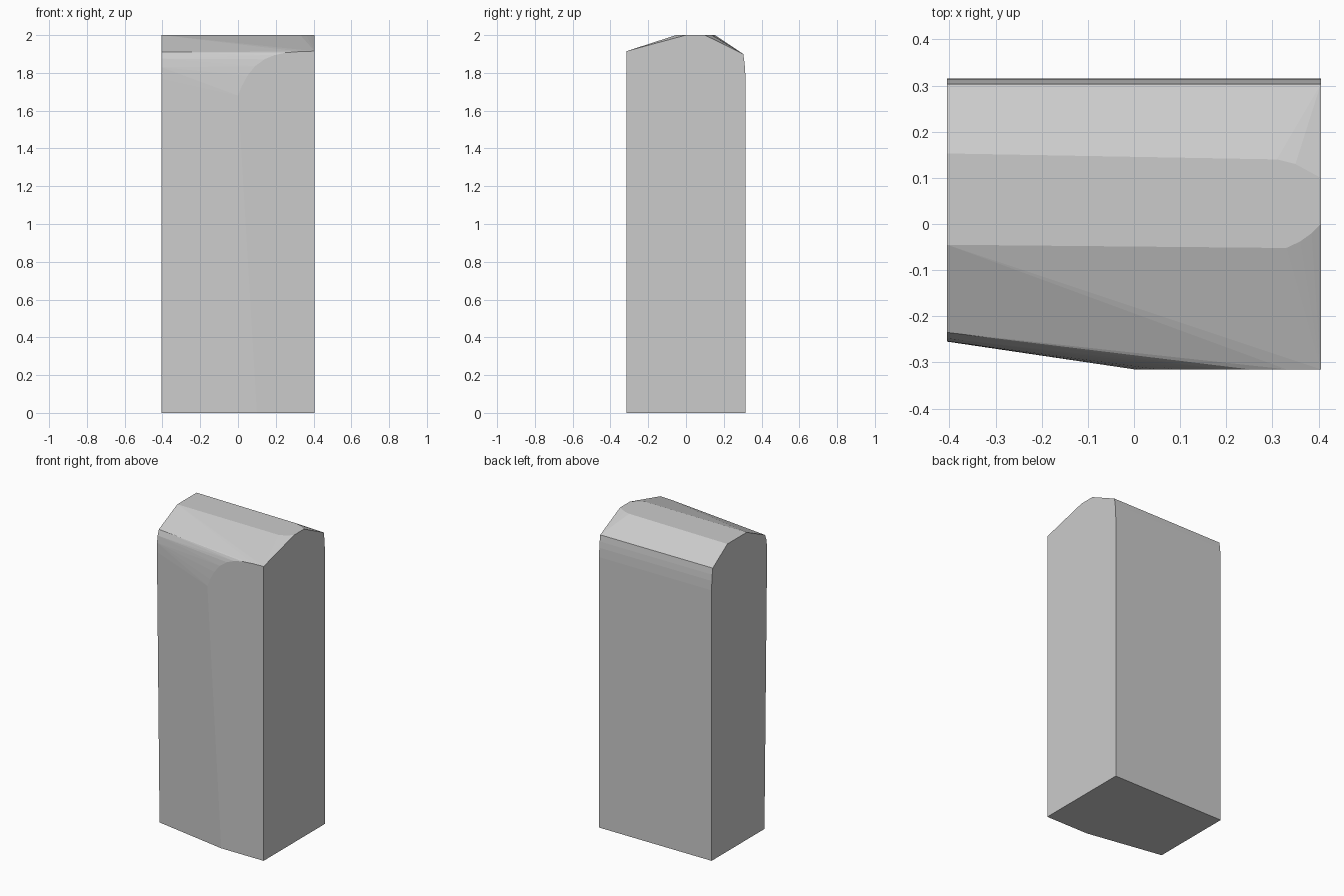
import bpy
import bmesh

if "Cube" in bpy.data.objects:
    bpy.data.objects.remove(bpy.data.objects["Cube"])

X = 0.405

# Rounded rear shoulder, shared by both ends (y, z)
rear = [(0.303, 1.9), (0.309, 1.86), (0.313, 1.82), (0.315, 1.76), (0.315, 0)]

# Left end: wall leans out slightly, then rounds into the roof
left = [(-0.228, 0), (-0.255, 1.77), (-0.254, 1.83), (-0.248, 1.875),
        (-0.235, 1.91), (-0.045, 2), (0.153, 2)] + rear

# Right end: square front corner and a narrow ridge
right = [(-0.315, 0), (-0.315, 1.915), (0, 2), (0.05, 2), (0.1, 2)] + rear

# Curved outline of the flat front panel (x, z)
panel = [(0.1, 0), (0, 1.68), (0.02, 1.73), (0.05, 1.785), (0.09, 1.835),
         (0.14, 1.872), (0.19, 1.893), (0.25, 1.907), (0.33, 1.913)]

# Rounded end of the flat roof (x, y)
roof = [(0.33, -0.052), (0.36, -0.038), (0.385, -0.02),
        (0.31, 0.14), (0.35, 0.13), (0.39, 0.108)]

points = [(-X, y, z) for y, z in left] + [(X, y, z) for y, z in right]
points += [(x, -0.315, z) for x, z in panel]
points += [(x, y, 2) for x, y in roof]

# Wrap the outlines into one faceted block
bm = bmesh.new()
verts = [bm.verts.new(p) for p in points]
result = bmesh.ops.convex_hull(bm, input=verts)
loose = {g for g in result["geom_interior"] + result["geom_unused"]
         if isinstance(g, bmesh.types.BMVert)}
bmesh.ops.delete(bm, geom=list(loose), context='VERTS')
bmesh.ops.dissolve_limit(bm, angle_limit=0.002, verts=bm.verts, edges=bm.edges)
bmesh.ops.recalc_face_normals(bm, faces=bm.faces)

mesh = bpy.data.meshes.new("stone_block")
bm.to_mesh(mesh)
bm.free()
block = bpy.data.objects.new("stone_block", mesh)
bpy.context.collection.objects.link(block)
